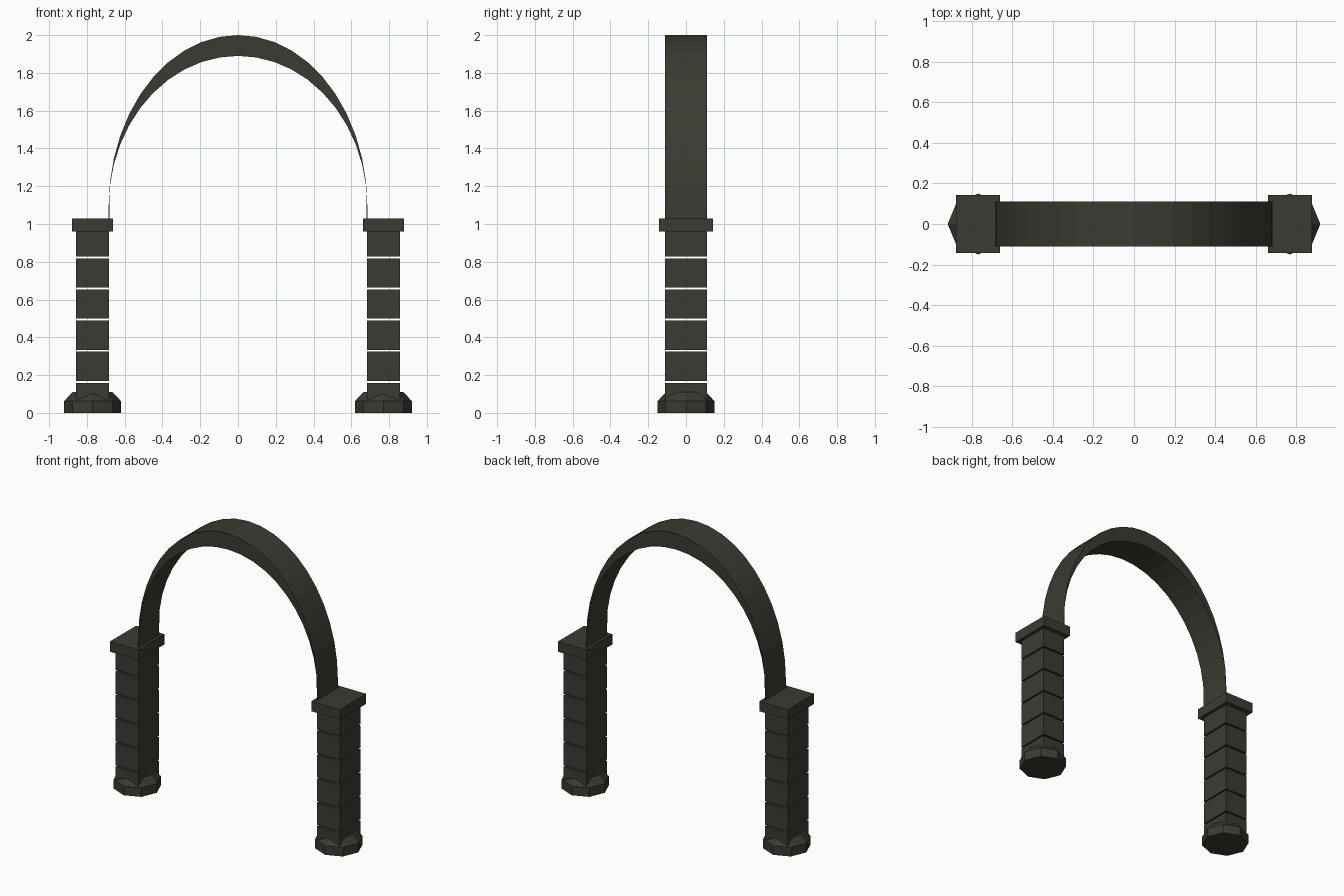
import bpy, bmesh, math

if "Cube" in bpy.data.objects:
    bpy.data.objects.remove(bpy.data.objects["Cube"])

stone = bpy.data.materials.new("dark_olive_stone")
stone.diffuse_color = (0.044, 0.043, 0.033, 1)
stone.use_nodes = True
stone.node_tree.nodes["Principled BSDF"].inputs["Base Color"].default_value = stone.diffuse_color


def finish(name, bm):
    bmesh.ops.recalc_face_normals(bm, faces=bm.faces)
    me = bpy.data.meshes.new(name)
    bm.to_mesh(me)
    bm.free()
    me.materials.append(stone)
    ob = bpy.data.objects.new(name, me)
    bpy.context.collection.objects.link(ob)
    return ob


def box(name, cx, half_x, half_y, z0, z1):
    bm = bmesh.new()
    bmesh.ops.create_cube(bm, size=1)
    for v in bm.verts:
        v.co.x = cx + v.co.x * 2 * half_x
        v.co.y *= 2 * half_y
        v.co.z = z0 if v.co.z < 0 else z1
    return finish(name, bm)


def plinth(name, cx):
    # octagonal foot with a chamfered top, corners on the axes
    bm = bmesh.new()
    rings = []
    for r, z in ((0.15, 0), (0.15, 0.063), (0.106, 0.11)):
        rings.append([bm.verts.new((cx + r * math.cos(i * math.pi / 4),
                                    r * math.sin(i * math.pi / 4), z)) for i in range(8)])
    for a, b in zip(rings, rings[1:]):
        for i in range(8):
            j = (i + 1) % 8
            bm.faces.new((a[i], a[j], b[j], b[i]))
    bm.faces.new(rings[0])
    bm.faces.new(rings[-1])
    return finish(name, bm)


# Two pillars: foot, six separate blocks, capital
PITCH, GAP = 0.1645, 0.01
for side, cx in (("left", -0.77), ("right", 0.77)):
    plinth(side + "_foot", cx)
    for k in range(6):
        z = 0.005 + k * PITCH
        box(f"{side}_pillar_block_{k + 1}", cx, 0.087, 0.112, z, z + PITCH - GAP)
    box(side + "_capital", cx, 0.109, 0.143, 0.96, 1.03)

# Arch: 22 stones with vertical joints, thinning to nothing at the springing
SPRING, HALF, DEPTH, N = 1.09, 0.685, 0.112, 22
bm = bmesh.new()
sections = []


def section(xo, zo, xi, zi):
    sections.append([bm.verts.new(p) for p in ((xo, -DEPTH, zo), (xo, DEPTH, zo),
                                               (xi, DEPTH, zi), (xi, -DEPTH, zi))])


section(-HALF, 1.0, -HALF + 0.004, 1.0)
for k in range(N + 1):
    t = math.pi * (k / N - 0.5)
    s, c = math.sin(t), max(math.cos(t), 0)
    inset = 0.004 if k in (0, N) else 0
    section(HALF * s, SPRING + (2 - SPRING) * c,
            (HALF - inset) * s, SPRING + (1.89 - SPRING) * c)
section(HALF, 1.0, HALF - 0.004, 1.0)
for a, b in zip(sections, sections[1:]):
    for i in range(4):
        j = (i + 1) % 4
        bm.faces.new((a[i], a[j], b[j], b[i]))
bm.faces.new(sections[0])
bm.faces.new(sections[-1])
finish("arch", bm)
